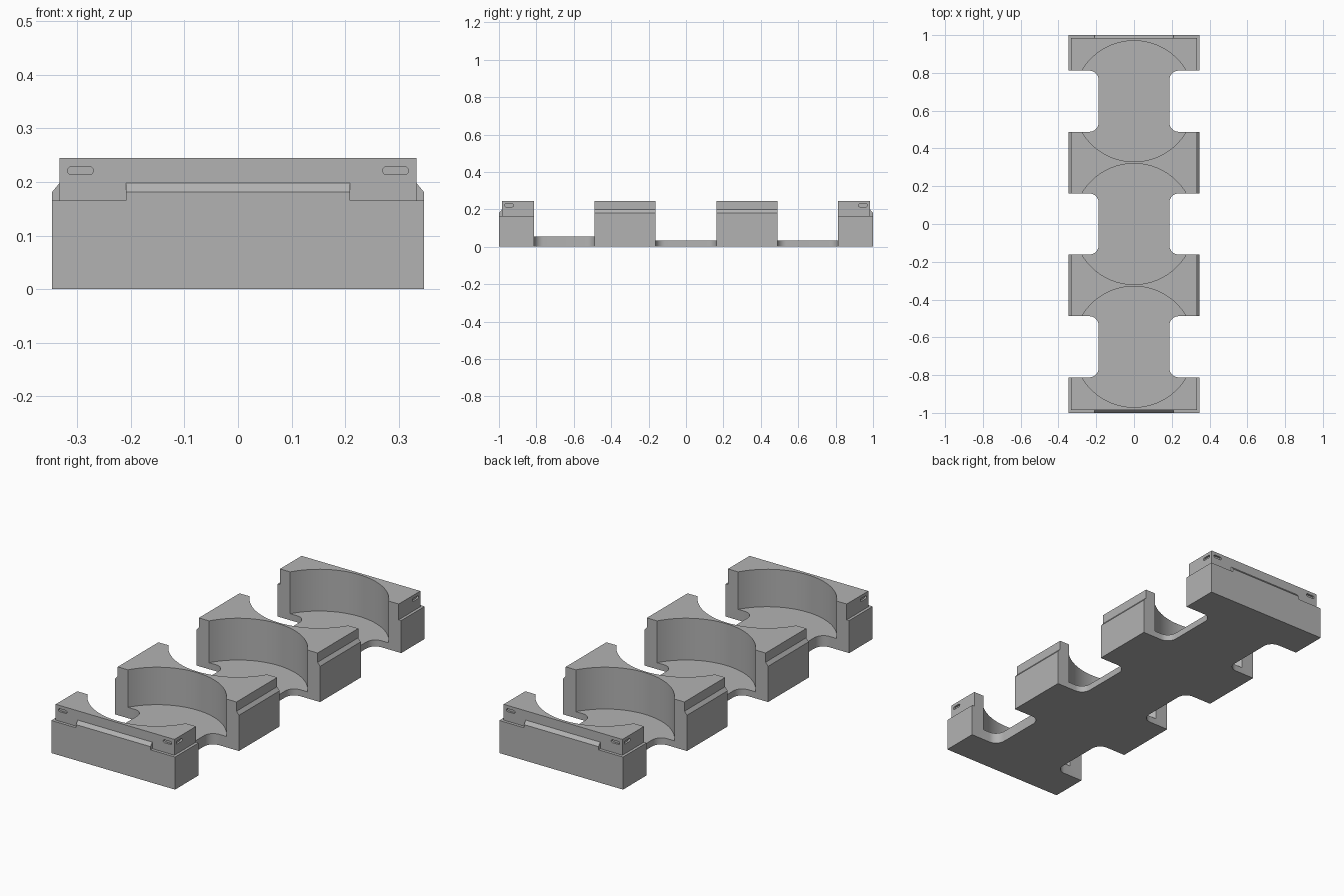
import bpy, bmesh, math
from mathutils import Vector

cube = bpy.data.objects.get("Cube")
if cube:
    bpy.data.objects.remove(cube, do_unlink=True)

HALF_X, HALF_Y, TOP = 0.347, 1.0, 0.245
STEP_X, STEP_Y = 0.333, 0.985        # inset walls above the ledge
LEDGE, LIP, LIP_TOP = 0.165, 0.181, 0.198
LIP_HALF = 0.209                     # half length of the end lips

grey = bpy.data.materials.new("plain grey")
grey.use_nodes = True
colour = (0.45, 0.45, 0.45, 1)
grey.diffuse_color = colour
grey.node_tree.nodes["Principled BSDF"].inputs["Base Color"].default_value = colour


def prism(name, points, axis, start, end):
    """Extrude a 2D outline along an axis; the other two axes keep their order."""
    def place(p, t):
        c = list(p)
        c.insert("xyz".index(axis), t)
        return Vector(c)
    bm = bmesh.new()
    face = bm.faces.new([bm.verts.new(place(p, start)) for p in points])
    new = bmesh.ops.extrude_face_region(bm, geom=[face])["geom"]
    shift = place((0, 0), end - start)
    bmesh.ops.translate(bm, vec=shift, verts=[g for g in new if isinstance(g, bmesh.types.BMVert)])
    bmesh.ops.recalc_face_normals(bm, faces=bm.faces)
    mesh = bpy.data.meshes.new(name)
    bm.to_mesh(mesh)
    bm.free()
    obj = bpy.data.objects.new(name, mesh)
    bpy.context.collection.objects.link(obj)
    obj.data.materials.append(grey)
    return obj


def rounded(cx, cy, hx, hy, r, steps=8):
    """Rounded rectangle outline."""
    pts = []
    for k, (sx, sy) in enumerate([(1, 1), (-1, 1), (-1, -1), (1, -1)]):
        for i in range(steps + 1):
            a = (k + i / steps) * math.pi / 2
            pts.append((cx + sx * (hx - r) + r * math.cos(a),
                        cy + sy * (hy - r) + r * math.sin(a)))
    return pts


def rect(x0, x1, y0, y1):
    return [(x0, y0), (x1, y0), (x1, y1), (x0, y1)]


def cut(cutter):
    cutter.hide_render = True
    mod = tray.modifiers.new("cut", "BOOLEAN")
    mod.operation, mod.solver, mod.object = "DIFFERENCE", "EXACT", cutter
    bpy.context.view_layer.objects.active = tray
    bpy.ops.object.modifier_apply(modifier=mod.name)
    bpy.data.objects.remove(cutter, do_unlink=True)


# Solid block
tray = prism("tray", rect(-HALF_X, HALF_X, -HALF_Y, HALF_Y), "z", 0, TOP)


def lip_outline(s, wall, edge):
    slope = (LIP_TOP - LIP) / (edge - wall)
    out = edge + 0.01
    return [(s * wall, 0.4), (s * wall, LIP_TOP),
            (s * out, LIP - slope * 0.01), (s * out, 0.4)]


# Chamfered lips on the long sides and both ends
for s in (-1, 1):
    cut(prism("side_lip_cut", lip_outline(s, STEP_X, HALF_X), "y", -1.2, 1.2))
    cut(prism("end_lip_cut", lip_outline(s, STEP_Y, HALF_Y), "x", -0.6, 0.6))

# Lower ledge around the four corners
for sx in (-1, 1):
    for sy in (-1, 1):
        cut(prism("corner_side_cut", rect(sx * STEP_X, sx * 0.5, sy * 0.65, sy * 1.2), "z", LEDGE, 0.4))
        cut(prism("corner_end_cut", rect(sx * LIP_HALF, sx * 0.6, sy * STEP_Y, sy * 1.3), "z", LEDGE, 0.4))

# Round pockets and the side notches that open them
for y, floor in ((-0.65, 0.055), (0, 0.033), (0.65, 0.033)):
    cut(prism("pocket_cut", rounded(0, y, 0.32, 0.32, 0.3199, 24), "z", floor, 0.4))
    for s in (-1, 1):
        cut(prism("notch_cut", rounded(s * 0.487, y, 0.3, 0.162, 0.05), "z", -0.1, 0.5))

# Shallow slots near the corners
for sx in (-1, 1):
    for sy in (-1, 1):
        cut(prism("end_slot_cut", rounded(sx * 0.294, 0.221, 0.024, 0.0075, 0.0074),
                  "y", sy * (STEP_Y - 0.01), sy * 1.1))
        cut(prism("side_slot_cut", rounded(sy * 0.946, 0.221, 0.024, 0.0075, 0.0074),
                  "x", sx * (STEP_X - 0.01), sx * 0.5))

# Smooth curved walls, keep edges sharp
bpy.ops.object.select_all(action="DESELECT")
tray.select_set(True)
bpy.context.view_layer.objects.active = tray
bpy.ops.object.shade_smooth_by_angle(angle=math.radians(30))
